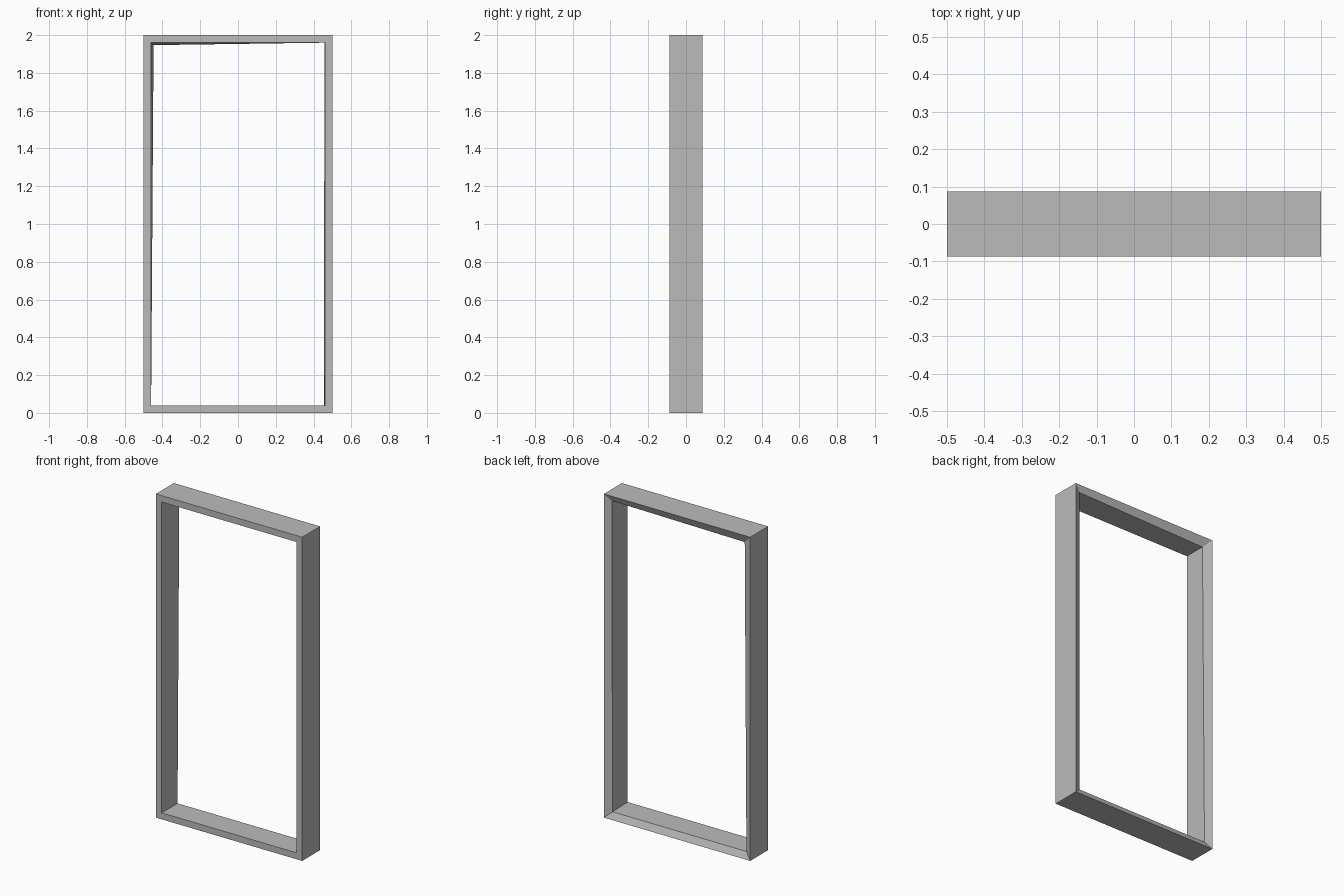
import bpy
import bmesh

cube = bpy.data.objects.get("Cube")
if cube:
    bpy.data.objects.remove(cube, do_unlink=True)

W, H, D = 0.5, 2.0, 0.0875   # half width, height, half depth

# Single grey finish
grey = bpy.data.materials.new("plain grey")
grey.use_nodes = True
colour = (0.5, 0.5, 0.5, 1)
grey.diffuse_color = colour
grey.node_tree.nodes["Principled BSDF"].inputs["Base Color"].default_value = colour

bm = bmesh.new()


def ring(corners):
    """Four corners, in order: bottom -x, bottom +x, top +x, top -x."""
    return [bm.verts.new(c) for c in corners]


def rectangle(y, inset):
    x, low, high = W - inset, inset, H - inset
    return ring([(-x, y, low), (x, y, low), (x, y, high), (-x, y, high)])


# Cross-section loops: outer shell, flat front lip, and bevelled back lip
front_outer = rectangle(-D, 0)
front_inner = rectangle(-D, 0.04)
back_outer = rectangle(D, 0)
back_inner = ring([(-0.46, 0.067, 0.04), (0.456, 0.067, 0.04),
                   (0.457, 0.07, 1.962), (-0.447, 0.065, 1.947)])

# Join the loops into a mitred frame
loops = [front_outer, front_inner, back_inner, back_outer]
for a, b in zip(loops, loops[1:] + loops[:1]):
    for i in range(4):
        j = (i + 1) % 4
        bm.faces.new((a[i], a[j], b[j], b[i]))
bmesh.ops.recalc_face_normals(bm, faces=bm.faces)

mesh = bpy.data.meshes.new("door_frame")
bm.to_mesh(mesh)
bm.free()
mesh.materials.append(grey)
frame = bpy.data.objects.new("door_frame", mesh)
bpy.context.collection.objects.link(frame)
